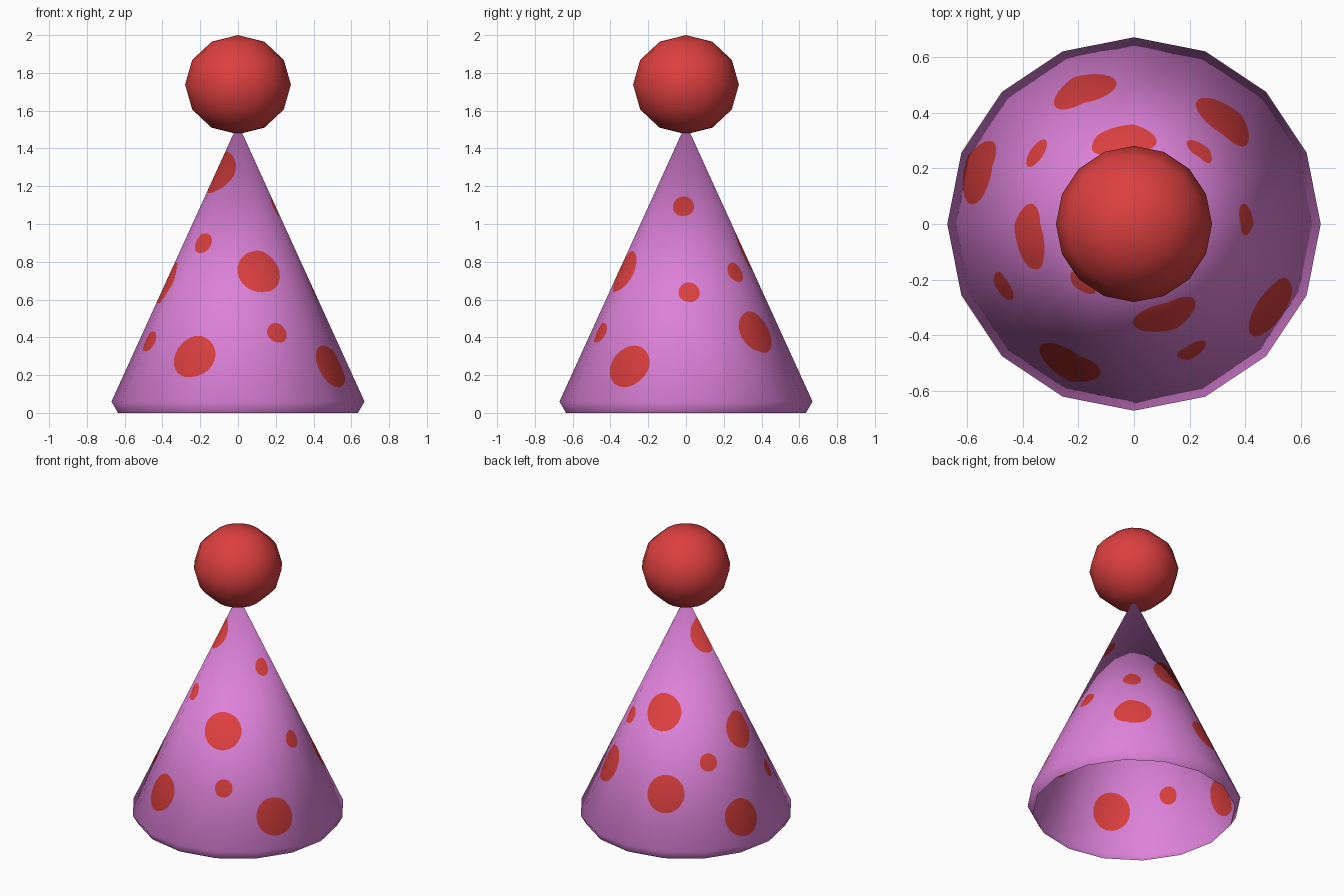
import bpy, bmesh, math
from mathutils import Vector

if "Cube" in bpy.data.objects:
    bpy.data.objects.remove(bpy.data.objects["Cube"])

SIDES, R, Z_RIM, Z_TIP, R_LOW = 16, 0.67, 0.06, 1.53, 0.635
H = Z_TIP - Z_RIM
L = math.hypot(R, H)                                   # slant length
A = 2 * math.asin(R * math.sin(math.pi / SIDES) / L)   # unrolled angle per side
BIG, SMALL = 0.12, 0.057

# spots: azimuth from the front towards +x (degrees), height, radius
SPOTS = [(-68, 1.275, BIG), (-25, 0.30, BIG), (19, 0.75, BIG), (58.5, 0.25, BIG),
         (-83, 0.69, BIG), (139, 0.43, BIG), (-173, 0.85, BIG), (-159.5, 0.39, BIG),
         (-108.6, 0.22, BIG), (-41, 0.90, SMALL), (24.6, 0.425, SMALL),
         (-64.5, 0.38, SMALL), (86, 1.095, SMALL), (92.4, 0.64, SMALL),
         (138, 0.745, SMALL), (-126, 0.567, SMALL)]


def material(name, rgb):
    m = bpy.data.materials.new(name)
    m.diffuse_color = (*rgb, 1)
    m.use_nodes = True
    m.node_tree.nodes["Principled BSDF"].inputs["Base Color"].default_value = m.diffuse_color
    return m


pink = material("pink", (0.72, 0.22, 0.69))
red = material("red", (0.72, 0.05, 0.05))


def add_object(name, bm, mats):
    me = bpy.data.meshes.new(name)
    bm.to_mesh(me)
    bm.free()
    for m in mats:
        me.materials.append(m)
    for p in me.polygons:
        p.use_smooth = True
    ob = bpy.data.objects.new(name, me)
    bpy.context.collection.objects.link(ob)
    return ob


def flat(k, s=L):
    return Vector((s * math.cos(k * A), s * math.sin(k * A), 0))


def rim(k):
    a = math.tau * k / SIDES
    return Vector((R * math.sin(a), -R * math.cos(a), Z_RIM))


def cut_spot(bm, k, s, radius, n=24):
    """Cut a round spot into the unrolled cone, k = position counted in sides."""
    c = flat(k, s)
    reach = radius / s / A + 1
    faces = [f for f in bm.faces
             if abs(math.atan2(f.calc_center_median().y, f.calc_center_median().x) / A - k) < reach]
    for i in range(n):
        a = math.tau * i / n
        d = Vector((math.cos(a), math.sin(a), 0))
        p = c + d * radius
        if not faces:
            return
        geom = set(faces)
        for f in faces:
            geom.update(f.edges)
            geom.update(f.verts)
        out = bmesh.ops.bisect_plane(bm, geom=list(geom), dist=1e-5, plane_co=p, plane_no=d)
        faces = [f for f in out["geom"] if isinstance(f, bmesh.types.BMFace)
                 and (f.calc_center_median() - p).dot(d) < 0]
    for f in faces:
        f.material_index = 1


def roll(co):
    """Move a point of the unrolled fan onto the cone."""
    s = co.length
    tip = Vector((0, 0, Z_TIP))
    if s < 1e-7:
        return tip
    th = math.atan2(co.y, co.x)
    k = min(max(int(math.floor(th / A)), 0), SIDES - 1)
    f = th - k * A
    v = s * math.sin(f) / (L * math.sin(A))
    u = s * math.sin(A - f) / (L * math.sin(A))
    return tip + u * (rim(k) - tip) + v * (rim(k + 1) - tip)


# cone: unrolled fan, spots cut in, then rolled up
bm = bmesh.new()
tip = bm.verts.new((0, 0, 0))
edge = [bm.verts.new(flat(k)) for k in range(SIDES + 1)]
for k in range(SIDES):
    bm.faces.new((tip, edge[k], edge[k + 1]))
for az, z, rad in SPOTS:
    for turn in (-360, 0, 360):
        k = (az % 360 + turn) * SIDES / 360
        if -3 < k < SIDES + 3:
            cut_spot(bm, k, L * (Z_TIP - z) / H, rad)
for v in bm.verts:
    v.co = roll(v.co)
bmesh.ops.remove_doubles(bm, verts=bm.verts[:], dist=1e-5)

# turned-in lower edge, open underneath
low = {}
border = [e for e in bm.edges if e.is_boundary and all(abs(v.co.z - Z_RIM) < 1e-4 for v in e.verts)]
for e in border:
    for v in e.verts:
        if v not in low:
            low[v] = bm.verts.new((v.co.x * R_LOW / R, v.co.y * R_LOW / R, 0))
for e in border:
    lp = e.link_loops[0]
    a, b = lp.vert, lp.link_loop_next.vert
    bm.faces.new((b, a, low[a], low[b]))
cone = add_object("hat_cone", bm, [pink, red])


# rounded shading over the flat sides
def soft_normal(co):
    if co.z < Z_RIM - 1e-3:
        return Vector((co.x / R_LOW * 0.863, co.y / R_LOW * 0.863, -0.504)).normalized()
    t = (Z_TIP - co.z) / H
    return Vector((co.x / R, co.y / R, 1 - t - 0.05 * t)).normalized()


cone.data.normals_split_custom_set_from_vertices([soft_normal(v.co) for v in cone.data.vertices])

# ball on the tip
bm = bmesh.new()
bmesh.ops.create_uvsphere(bm, u_segments=16, v_segments=6, radius=0.28)
for v in bm.verts:
    v.co.z = v.co.z * 0.2625 / 0.28 + 1.7375
add_object("top_ball", bm, [red])
